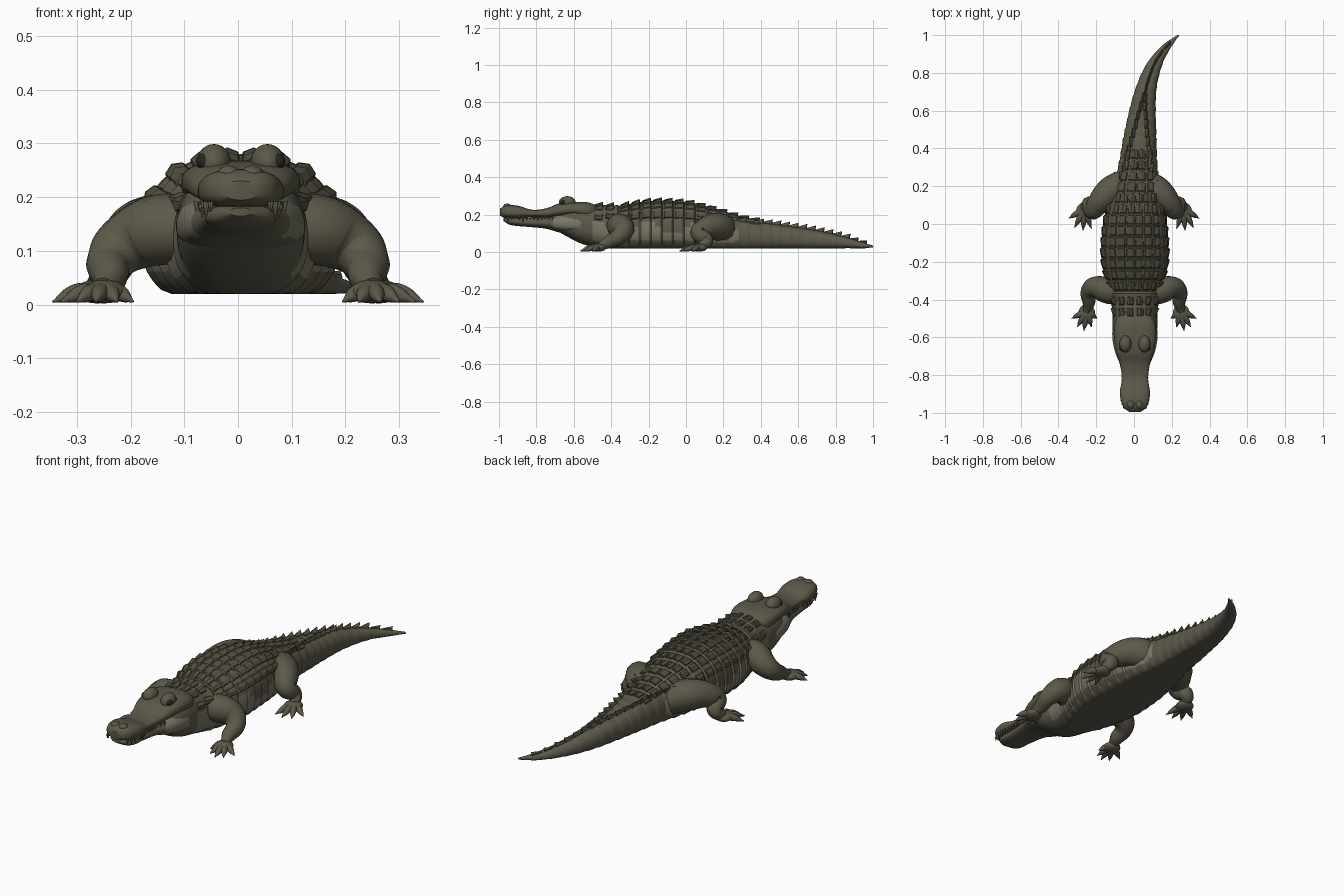
import bpy, bmesh, math
from mathutils import Vector

if "Cube" in bpy.data.objects:
    bpy.data.objects.remove(bpy.data.objects["Cube"], do_unlink=True)


def material(name, rgb):
    m = bpy.data.materials.new(name)
    m.use_nodes = True
    m.diffuse_color = (*rgb, 1)
    m.node_tree.nodes["Principled BSDF"].inputs["Base Color"].default_value = (*rgb, 1)
    return m


HIDE = material("olive hide", (0.107, 0.1, 0.067))
PALE = material("pale flank", (0.19, 0.18, 0.13))
DARK = material("dark scute", (0.085, 0.08, 0.053))
EYE = material("eye black", (0.02, 0.02, 0.015))


def finish(name, bm, mats, smooth=True):
    bmesh.ops.recalc_face_normals(bm, faces=bm.faces)
    me = bpy.data.meshes.new(name)
    bm.to_mesh(me)
    bm.free()
    ob = bpy.data.objects.new(name, me)
    bpy.context.collection.objects.link(ob)
    for m in mats:
        me.materials.append(m)
    if smooth:
        bpy.ops.object.select_all(action="DESELECT")
        ob.select_set(True)
        bpy.context.view_layer.objects.active = ob
        bpy.ops.object.shade_smooth_by_angle(angle=math.radians(40))
    return ob


def sample(st, y):
    """Smoothly interpolate station rows, keyed by their first value."""
    i = 0
    while i < len(st) - 2 and y > st[i + 1][0]:
        i += 1
    a, b = st[i], st[i + 1]
    p, q = st[max(i - 1, 0)], st[min(i + 2, len(st) - 1)]
    h = b[0] - a[0]
    t = (y - a[0]) / h
    out = []
    for k in range(1, len(a)):
        ma = (b[k] - p[k]) / (b[0] - p[0]) * h
        mb = (q[k] - a[k]) / (q[0] - a[0]) * h
        out.append((2*t**3 - 3*t*t + 1) * a[k] + (t**3 - 2*t*t + t) * ma
                   + (3*t*t - 2*t**3) * b[k] + (t**3 - t*t) * mb)
    return out


def surface(st, y, ang, p=0.85, floor=0.02, ring=0):
    cx, w, zb, zt = sample(st, y)
    s, c = math.sin(ang), math.cos(ang)
    g = 1
    if ring and y > -0.42:
        g = 1 + ring * (((y + 0.42) / ROW) % 1 - 0.5)
    mid = zb + (zt - zb) * 0.45
    up = zt - mid if s > 0 else mid - zb
    x = cx + g * w * math.copysign(abs(c) ** p, c)
    return Vector((x, y, max(floor, mid + g * up * math.copysign(abs(s) ** p, s))))


def loft(name, st, rows, sides, mats, rule=None, **kw):
    bm = bmesh.new()
    rings = []
    for i in range(rows + 1):
        y = st[0][0] + (st[-1][0] - st[0][0]) * i / rows
        rings.append([bm.verts.new(surface(st, y, math.tau * (j + 0.5) / sides, **kw))
                      for j in range(sides)])
    for a, b in zip(rings, rings[1:]):
        for j in range(sides):
            k = (j + 1) % sides
            f = bm.faces.new((a[j], a[k], b[k], b[j]))
            if rule and rule(f.calc_center_median()):
                f.material_index = 1
    bm.faces.new(rings[0])
    bm.faces.new(rings[-1])
    return finish(name, bm, mats)


# Stations: y, centre x, half width, bottom, top
ROW = 0.058
BODY = [(-.70, .005, .06, .12, .20), (-.64, .005, .105, .085, .235),
        (-.56, .005, .118, .045, .255), (-.46, .005, .12, .02, .252),
        (-.36, .005, .14, 0, .25), (-.2, .005, .18, -.01, .275),
        (0, .005, .172, -.01, .27), (.15, .01, .14, -.01, .235),
        (.3, .02, .105, 0, .19), (.5, .035, .083, .01, .15),
        (.7, .06, .058, .015, .115), (.85, .11, .042, .02, .08),
        (.95, .18, .025, .02, .05), (1, .235, .006, .025, .035)]
SKULL = [(-.995, .005, .03, .195, .23), (-.97, .005, .062, .183, .25),
         (-.9, .005, .08, .18, .248), (-.82, .005, .07, .188, .226),
         (-.74, .005, .08, .185, .236), (-.68, .005, .098, .19, .26),
         (-.6, .005, .11, .195, .268), (-.52, .005, .105, .18, .265),
         (-.46, .005, .07, .18, .24)]
JAW = [(-.975, .005, .02, .165, .18), (-.94, .005, .06, .145, .188),
       (-.85, .005, .066, .135, .186), (-.75, .005, .078, .125, .19),
       (-.68, .005, .105, .105, .205), (-.6, .005, .12, .09, .215),
       (-.54, .005, .112, .09, .205), (-.49, .005, .06, .1, .18)]


# Torso with tail, then head
def flank(c):
    return 0.055 < c.z < 0.13 + 0.03 * math.sin(c.y * 23) and -0.5 < c.y < 0.28


loft("body_and_tail", BODY, 204, 40, [HIDE, PALE], flank, ring=0.05)
loft("skull", SKULL, 48, 32, [HIDE], p=0.75)
loft("lower_jaw", JAW, 48, 32, [HIDE, PALE],
     lambda c: -0.71 < c.y < -0.56 and c.z > 0.125 and abs(c.x) > 0.07)


# Keeled plates laid on the back
def scute(bm, y, ang, length, width, height):
    o = surface(BODY, y, ang)
    ty = (surface(BODY, y + 0.01, ang) - surface(BODY, y - 0.01, ang)).normalized()
    tx = surface(BODY, y, ang - 0.04) - surface(BODY, y, ang + 0.04)
    tx = (tx - ty * tx.dot(ty)).normalized()
    n = tx.cross(ty).normalized()

    def v(u, w, h):
        return bm.verts.new(o + tx * u * width / 2 + ty * w * length / 2 + n * h)
    a, b, c, d = v(-1, -1, -.006), v(1, -1, -.006), v(1, 1, -.006), v(-1, 1, -.006)
    e, f, g, h = v(-.8, -.6, .003), v(.8, -.6, .003), v(.85, .9, .007), v(-.85, .9, .007)
    k, m = v(0, -.6, .005), v(0, 1, height)
    for face in ((a, b, f, k, e), (b, c, g, f), (d, a, e, h), (c, d, h, m, g),
                 (e, k, m, h), (k, f, g, m), (d, c, b, a)):
        bm.faces.new(face)


bm = bmesh.new()
y = -0.33
while y < 0.42:
    w = sample(BODY, y)[1]
    columns = (0.13, 0.4, 0.66, 0.9) if y < 0.15 else (0.2, 0.62)
    for frac in columns:
        for ang in (math.acos(frac ** 1.18), math.pi - math.acos(frac ** 1.18)):
            scute(bm, y, ang, ROW * 0.92, w * (0.25 if y < 0.15 else 0.38), 0.016)
    y += ROW
# Neck shields
for y, fracs in ((-0.47, (0.18, 0.55, 0.9)), (-0.41, (0.15, 0.5, 0.85))):
    for frac in fracs:
        for ang in (math.acos(frac), math.pi - math.acos(frac)):
            scute(bm, y, ang, 0.05, 0.036, 0.02)
finish("back_scutes", bm, [DARK], smooth=False)

# Paired tail crest that merges into a single one
bm = bmesh.new()
y = 0.2
while y < 0.97:
    spread = max(0, 0.85 * (1 - max(0, y - 0.2) / 0.5))
    for side in ((1, -1) if spread > 0.05 else (0,)):
        scute(bm, y, math.pi / 2 + side * spread, ROW * 0.95,
              0.02 if side else 0.014, 0.026 if y < 0.85 else 0.018)
    y += ROW * 0.8
finish("tail_crest", bm, [DARK], smooth=False)


def ball(name, at, size, mat):
    bm = bmesh.new()
    bmesh.ops.create_uvsphere(bm, u_segments=20, v_segments=12, radius=1)
    for v in bm.verts:
        v.co = Vector(at) + Vector(a * b for a, b in zip(v.co, size))
    return finish(name, bm, [mat])


def tube(name, points, mat):
    """Swept limb through points of x, y, z, radius."""
    cu = bpy.data.curves.new(name, "CURVE")
    cu.dimensions = "3D"
    cu.bevel_depth = 1
    cu.bevel_resolution = 4
    cu.use_fill_caps = True
    sp = cu.splines.new("BEZIER")
    sp.bezier_points.add(len(points) - 1)
    sp.resolution_u = 8
    sp.radius_interpolation = "CARDINAL"
    for bp, p in zip(sp.bezier_points, points):
        bp.co = p[:3]
        bp.radius = p[3]
        bp.handle_left_type = bp.handle_right_type = "AUTO"
    tmp = bpy.data.objects.new(name + "_path", cu)
    bpy.context.collection.objects.link(tmp)
    dg = bpy.context.evaluated_depsgraph_get()
    me = bpy.data.meshes.new_from_object(tmp.evaluated_get(dg))
    bm = bmesh.new()
    bm.from_mesh(me)
    bpy.data.objects.remove(tmp, do_unlink=True)
    return finish(name, bm, [mat])


ARM = [(.07, -.37, .13, .06), (.14, -.355, .14, .066), (.205, -.335, .115, .058),
       (.238, -.36, .082, .045), (.24, -.42, .05, .033), (.25, -.46, .03, .022)]
THIGH = [(.06, .22, .11, .07), (.13, .17, .135, .075), (.195, .1, .125, .06),
         (.222, .07, .1, .046), (.24, .11, .06, .036), (.262, .08, .03, .024)]
FINGERS = [(.195, -.5), (.225, -.545), (.265, -.565), (.3, -.545), (.33, -.5)]
TOES = [(.225, -.025), (.27, -.035), (.315, -.02), (.345, .03)]

for side, label in ((1, "left"), (-1, "right")):
    # Legs and feet
    for part, path, tips in (("front", ARM, FINGERS), ("hind", THIGH, TOES)):
        tube(f"{label}_{part}_leg", [(side * x, y, z, r) for x, y, z, r in path], HIDE)
        px, py = path[-1][:2]
        ball(f"{label}_{part}_foot", (side * px, py - .01, .024), (.044, .045, .022), HIDE)
        for i, (x, y) in enumerate(tips):
            def along(t, z, r):
                return (side * (px + (x - px) * t), py + (y - py) * t, z, r)
            tube(f"{label}_{part}_toe_{i + 1}",
                 [along(.2, .024, .017), along(.5, .022, .016), along(.75, .014, .011),
                  along(1, .005, .002)], HIDE)
    # Eyes, brows, nostrils
    ball(f"{label}_brow", (side * .05 + .005, -.635, .265), (.032, .045, .034), HIDE)
    ball(f"{label}_eye", (side * .067 + .005, -.655, .267), (.016, .018, .016), EYE)
    ball(f"{label}_nostril", (side * .022 + .005, -.955, .245), (.02, .022, .014), HIDE)
    # Teeth along both jaws
    bm = bmesh.new()
    for i in range(14):
        y = -.972 + i * .02
        size = .03 if i % 4 == 1 else .02
        upper = i % 2 == 0 or i % 4 == 1
        x = side * (sample(SKULL, y)[1] * 0.92) + .005
        new = bmesh.ops.create_cone(bm, segments=8, radius1=.007, radius2=.001, depth=size)
        for v in new["verts"]:
            v.co.z *= -1 if upper else 1
            v.co += Vector((x, y, .192 - size / 2 if upper else .18 + size / 2))
    finish(f"{label}_teeth", bm, [PALE])
